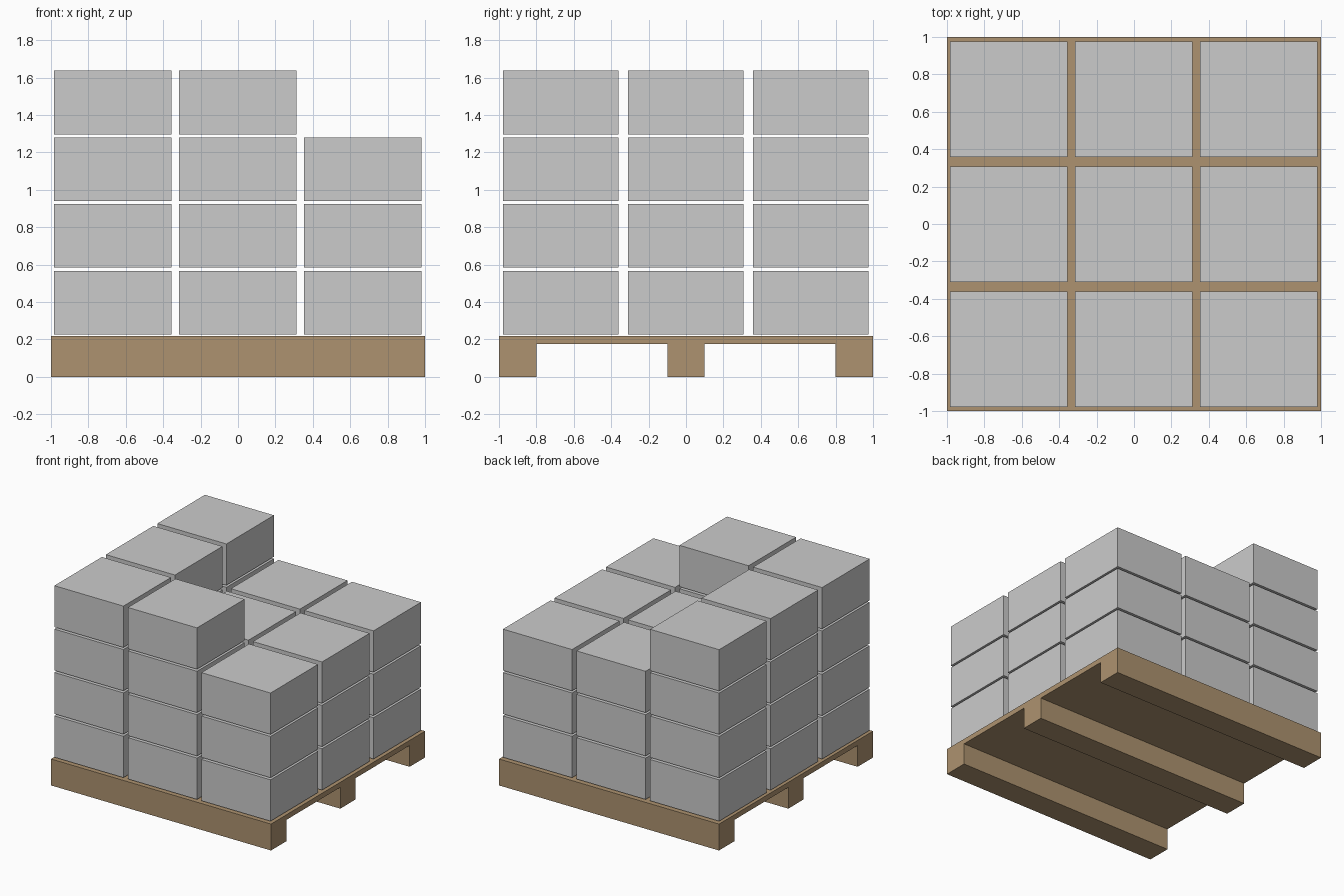
import bpy, bmesh
from mathutils import Matrix, Vector

if "Cube" in bpy.data.objects:
    bpy.data.objects.remove(bpy.data.objects["Cube"])

wood = bpy.data.materials.new("wood")
wood.diffuse_color = (0.42, 0.29, 0.16, 1)
wood.use_nodes = True
wood.node_tree.nodes["Principled BSDF"].inputs["Base Color"].default_value = wood.diffuse_color


def add_object(name, bm, material=None):
    bmesh.ops.recalc_face_normals(bm, faces=bm.faces)
    mesh = bpy.data.meshes.new(name)
    bm.to_mesh(mesh)
    bm.free()
    if material:
        mesh.materials.append(material)
    obj = bpy.data.objects.new(name, mesh)
    bpy.context.collection.objects.link(obj)
    return obj


# Pallet: deck and three skids as one (y, z) profile extruded along x
DECK_TOP, DECK_BOTTOM = 0.217, 0.175
profile = [(-1, DECK_TOP), (-1, 0), (-0.8, 0), (-0.8, DECK_BOTTOM),
           (-0.1, DECK_BOTTOM), (-0.1, 0), (0.1, 0), (0.1, DECK_BOTTOM),
           (0.8, DECK_BOTTOM), (0.8, 0), (1, 0), (1, DECK_TOP)]
bm = bmesh.new()
face = bm.faces.new([bm.verts.new((-1, y, z)) for y, z in profile])
side = bmesh.ops.extrude_face_region(bm, geom=[face], use_keep_orig=True)
bmesh.ops.translate(bm, vec=(2, 0, 0),
                    verts=[v for v in side["geom"] if isinstance(v, bmesh.types.BMVert)])
add_object("pallet", bm, wood)

# Stacked boxes: three full layers and a partly filled fourth layer
SIZE = Vector((0.628, 0.617, 0.34))
PITCH, LAYER, FIRST_Z = 0.6685, 0.3565, 0.397
TOP_LAYER = {(-1, -1), (-1, 0), (-1, 1), (0, -1)}
for level in range(4):
    for col in (-1, 0, 1):
        for row in (-1, 0, 1):
            if level == 3 and (col, row) not in TOP_LAYER:
                continue
            bm = bmesh.new()
            bmesh.ops.create_cube(bm, size=1, matrix=Matrix.Diagonal((*SIZE, 1)))
            box = add_object(f"box_layer{level + 1}_{col + 2}_{row + 2}", bm)
            box.location = (col * PITCH - 0.002, row * PITCH - 0.001, FIRST_Z + level * LAYER)
